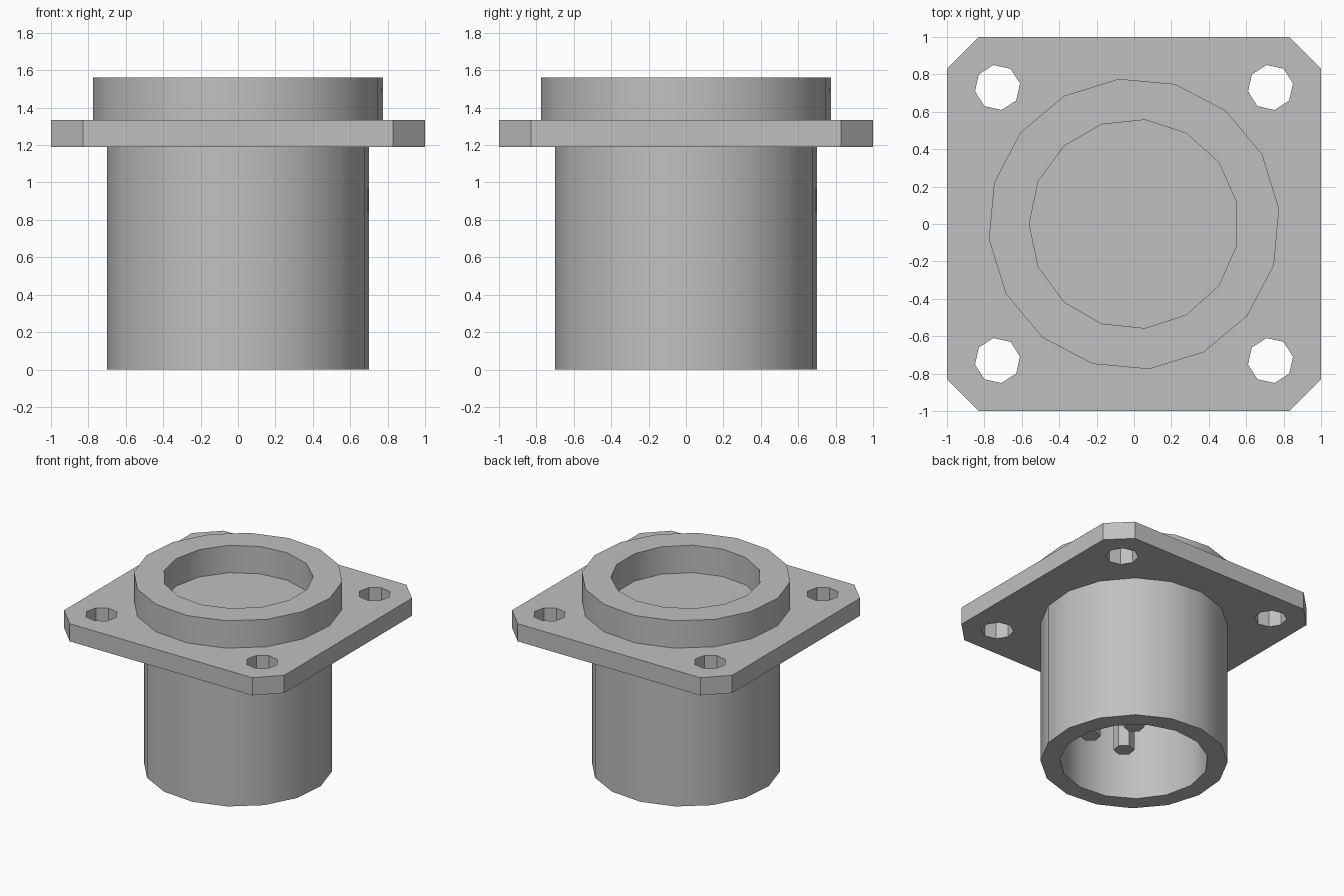
import bpy
import bmesh
from math import cos, sin, radians, tau
from mathutils import Vector

cube = bpy.data.objects.get("Cube")
if cube:
    bpy.data.objects.remove(cube, do_unlink=True)

GREY = (0.53, 0.53, 0.53, 1.0)
metal = bpy.data.materials.new("grey_metal")
metal.use_nodes = True
metal.diffuse_color = GREY
metal.node_tree.nodes["Principled BSDF"].inputs["Base Color"].default_value = GREY


def polygon(radius, sides, phase=0, cx=0, cy=0):
    """Regular outline around a centre point."""
    angles = [radians(phase) + tau * i / sides for i in range(sides)]
    return [(cx + radius * cos(a), cy + radius * sin(a)) for a in angles]


def extrude_outline(name, loops, bottom, top):
    """Fill the outer loop minus the inner loops and raise it to a solid."""
    bm = bmesh.new()
    edges = []
    for loop in loops:
        verts = [bm.verts.new((x, y, bottom)) for x, y in loop]
        edges += [bm.edges.new((v, verts[i - 1])) for i, v in enumerate(verts)]
    bmesh.ops.triangle_fill(bm, edges=edges, use_beauty=True, normal=Vector((0, 0, 1)))
    raised = bmesh.ops.extrude_face_region(bm, geom=bm.faces[:], use_keep_orig=True)
    moved = [g for g in raised["geom"] if isinstance(g, bmesh.types.BMVert)]
    bmesh.ops.translate(bm, verts=moved, vec=(0, 0, top - bottom))
    bmesh.ops.recalc_face_normals(bm, faces=bm.faces[:])
    mesh = bpy.data.meshes.new(name)
    bm.to_mesh(mesh)
    bm.free()
    mesh.materials.append(metal)
    obj = bpy.data.objects.new(name, mesh)
    bpy.context.collection.objects.link(obj)
    bpy.ops.object.select_all(action='DESELECT')
    obj.select_set(True)
    bpy.context.view_layer.objects.active = obj
    bpy.ops.object.shade_smooth_by_angle(angle=radians(30))
    return obj


FLANGE_BOTTOM, FLANGE_TOP, COLLAR_TOP = 1.19, 1.335, 1.56
bore = polygon(0.56, 15, 180)

# Square mounting flange with cut corners and four bolt holes;
# its middle closes the bore
a, b = 1.0, 0.83
outline = [(a, b), (b, a), (-b, a), (-a, b), (-a, -b), (-b, -a), (b, -a), (a, -b)]
holes = [polygon(0.122, 8, 10, sx * 0.73, sy * 0.73) for sx in (1, -1) for sy in (1, -1)]
extrude_outline("mounting_flange", [outline] + holes, FLANGE_BOTTOM, FLANGE_TOP)

# Raised collar above and long sleeve below, both hollow
extrude_outline("top_collar", [polygon(0.78, 16, 6), bore], FLANGE_TOP, COLLAR_TOP)
extrude_outline("lower_sleeve", [polygon(0.705, 16, 6), bore], 0, FLANGE_BOTTOM)

# Contact pins hanging inside the sleeve
pins = [(0, 0)] + [(sx * 0.165, sy * 0.315) for sx in (1, -1) for sy in (1, -1)]
for i, (x, y) in enumerate(pins):
    extrude_outline(f"contact_pin_{i + 1}", [polygon(0.078, 6, 20, x, y)], 0.3, FLANGE_BOTTOM)
